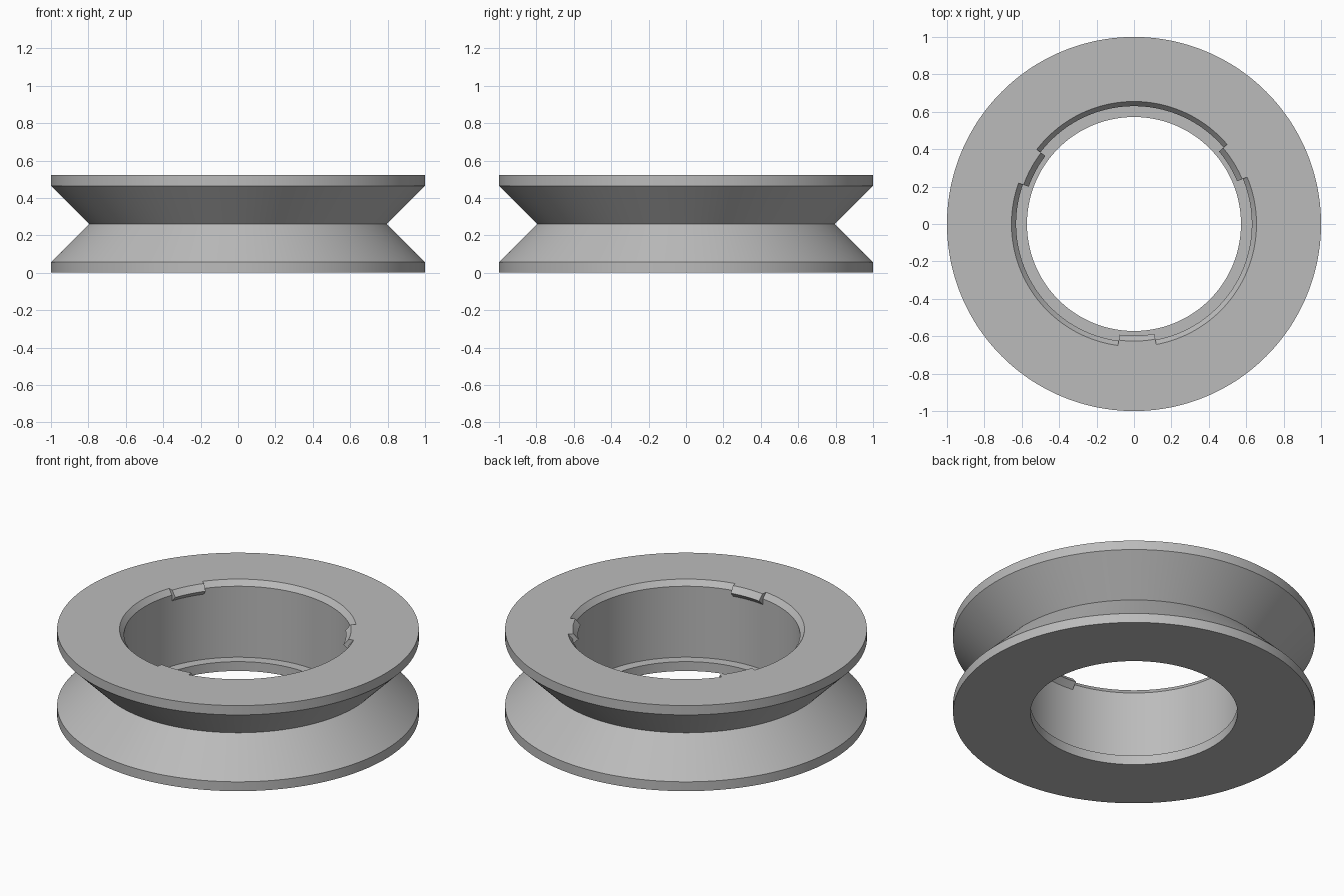
import bpy, bmesh, math

if "Cube" in bpy.data.objects:
    bpy.data.objects.remove(bpy.data.objects["Cube"])

# One grey for the whole part
grey = bpy.data.materials.new("plain grey")
grey.diffuse_color = (0.50, 0.50, 0.50, 1.0)
grey.use_nodes = True
grey.node_tree.nodes["Principled BSDF"].inputs["Base Color"].default_value = grey.diffuse_color

H = 0.522                      # total height
STEPS = 240                    # 1.5 degrees each
TAB_FIRST, TAB_LAST, TAB_PITCH = 15, 27, 80   # tab span in steps, repeated three times

# Outer V groove, then bore with bottom lip, up to the bore mouth
outer = [(0.655, H), (1, H), (1, H - 0.057), (0.796, H / 2), (1, 0.057), (1, 0),
         (0.572, 0), (0.572, 0.057), (0.63, 0.057)]
plain_mouth = [(0.63, 0.455), (0.63, 0.49), (0.655, H)]    # chamfered edge
tab_mouth = [(0.63, 0.455), (0.597, 0.488), (0.626, H)]    # snap tab leaning inward


def is_tab(step):
    return TAB_FIRST <= step % TAB_PITCH < TAB_LAST


# Sections round the axis; two share an angle where a tab starts or ends
sections = []
for i in range(STEPS):
    before, after = is_tab(i - 1), is_tab(i)
    for tab in ([before] if before == after else [before, after]):
        sections.append((i, outer + (tab_mouth if tab else plain_mouth)))

bm = bmesh.new()
cache = {}


def vert(step, r, z):
    key = (step, r, z)
    if key not in cache:
        a = math.radians(step * 360 / STEPS)
        cache[key] = bm.verts.new((r * math.cos(a), r * math.sin(a), z))
    return cache[key]


# Skin neighbouring sections, dropping collapsed faces
for k, (sa, pa) in enumerate(sections):
    sb, pb = sections[(k + 1) % len(sections)]
    n = len(pa)
    for j in range(n):
        m = (j + 1) % n
        quad = [vert(sa, *pa[j]), vert(sa, *pa[m]), vert(sb, *pb[m]), vert(sb, *pb[j])]
        corners = list(dict.fromkeys(quad))
        if len(corners) > 2:
            bm.faces.new(corners)
bmesh.ops.recalc_face_normals(bm, faces=bm.faces)

mesh = bpy.data.meshes.new("grooved_ring")
bm.to_mesh(mesh)
bm.free()
mesh.materials.append(grey)
ring = bpy.data.objects.new("grooved_ring", mesh)
bpy.context.collection.objects.link(ring)

# Smooth round faces, crisp edges
bpy.context.view_layer.objects.active = ring
ring.select_set(True)
bpy.ops.object.shade_smooth_by_angle(angle=math.radians(25))
